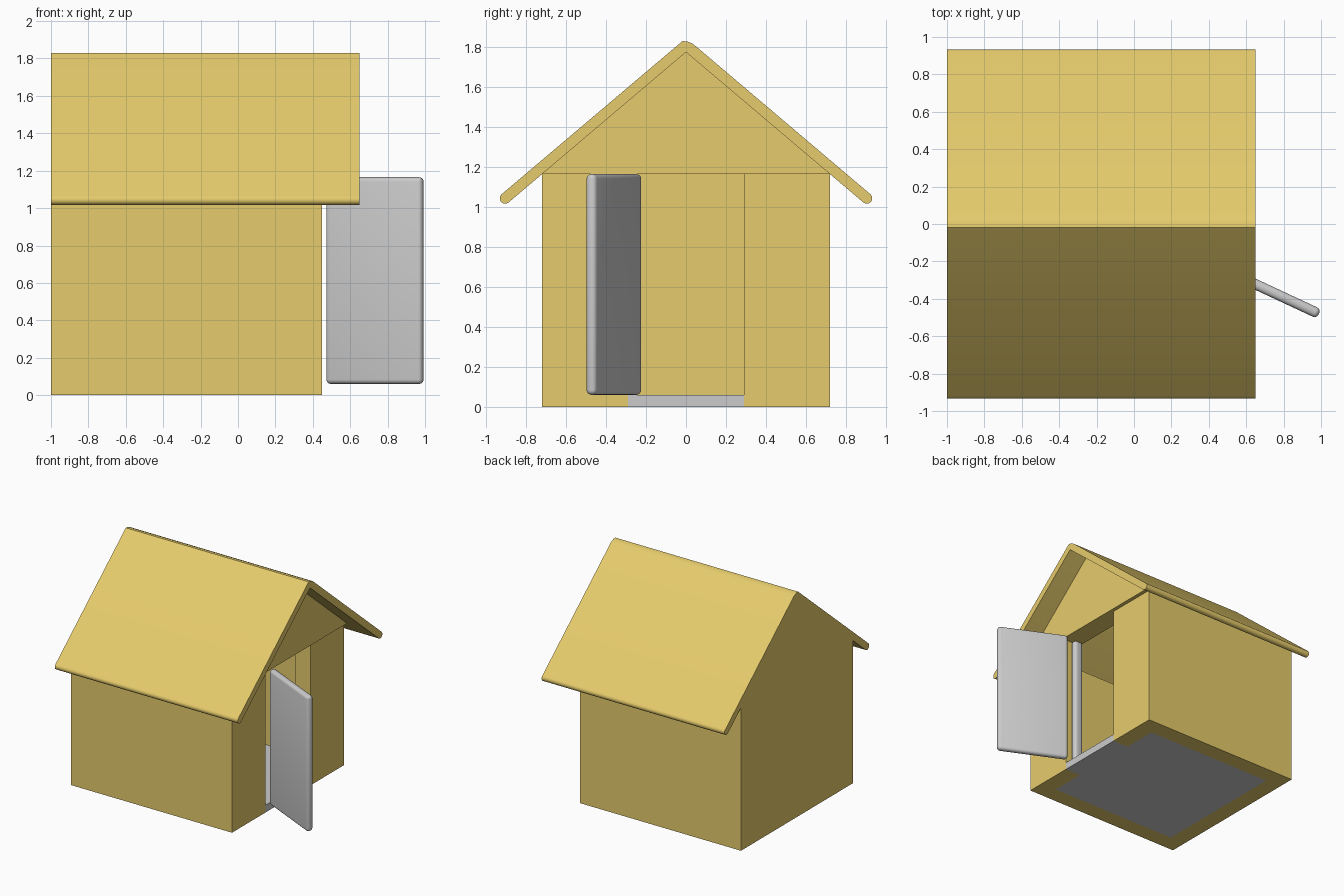
import bpy, bmesh, math
from mathutils import Matrix

if "Cube" in bpy.data.objects:
    bpy.data.objects.remove(bpy.data.objects["Cube"])

yellow = bpy.data.materials.new("yellow_paint")
yellow.diffuse_color = (0.79, 0.60, 0.15, 1)
yellow.use_nodes = True
yellow.node_tree.nodes["Principled BSDF"].inputs["Base Color"].default_value = yellow.diffuse_color

# Main dimensions
BACK, FRONT, HALF, EAVE, PEAK = -1.0, 0.45, 0.72, 1.165, 1.775
WALL, DOOR, FLOOR = 0.14, 0.29, 0.06


def prism(name, outline, start, end, axis, mat=None):
    """Extrude a 2D outline: (x, y) along z, or (y, z) along x."""
    bm = bmesh.new()
    place = (lambda a, b: (a, b, start)) if axis == 'z' else (lambda a, b: (start, a, b))
    face = bm.faces.new([bm.verts.new(place(a, b)) for a, b in outline])
    new = bmesh.ops.extrude_face_region(bm, geom=[face])['geom']
    shift = (0, 0, end - start) if axis == 'z' else (end - start, 0, 0)
    bmesh.ops.translate(bm, vec=shift, verts=[v for v in new if isinstance(v, bmesh.types.BMVert)])
    bmesh.ops.recalc_face_normals(bm, faces=bm.faces)
    mesh = bpy.data.meshes.new(name)
    bm.to_mesh(mesh)
    bm.free()
    obj = bpy.data.objects.new(name, mesh)
    bpy.context.collection.objects.link(obj)
    if mat:
        mesh.materials.append(mat)
    return obj


def smooth(obj):
    bpy.ops.object.select_all(action='DESELECT')
    obj.select_set(True)
    bpy.context.view_layer.objects.active = obj
    bpy.ops.object.shade_smooth_by_angle(angle=math.radians(35))


def rounded_box(name, size, center, turn, radius):
    bm = bmesh.new()
    bmesh.ops.create_cube(bm, size=1, matrix=Matrix.Diagonal((*size, 1)))
    bmesh.ops.bevel(bm, geom=bm.edges[:], offset=radius, segments=4, profile=0.5, affect='EDGES')
    mesh = bpy.data.meshes.new(name)
    bm.to_mesh(mesh)
    bm.free()
    obj = bpy.data.objects.new(name, mesh)
    obj.location = center
    obj.rotation_euler.z = math.radians(turn)
    bpy.context.collection.objects.link(obj)
    smooth(obj)
    return obj


# Walls: C-shaped footprint leaving the doorway open
inner = HALF - WALL
xi, xb = FRONT - WALL, BACK + WALL
prism("walls", [(FRONT, -DOOR), (FRONT, -HALF), (BACK, -HALF), (BACK, HALF), (FRONT, HALF),
                (FRONT, DOOR), (xi, DOOR), (xi, inner), (xb, inner), (xb, -inner),
                (xi, -inner), (xi, -DOOR)], 0, EAVE, 'z', yellow)

# Floor fills the room and the doorway
prism("floor", [(FRONT, -DOOR), (FRONT, DOOR), (xi, DOOR), (xi, inner), (xb, inner),
                (xb, -inner), (xi, -inner), (xi, -DOOR)], 0, FLOOR, 'z')

# Gables; the one over the door stands slightly proud
triangle = [(-HALF, EAVE), (HALF, EAVE), (0, PEAK)]
prism("back_gable", triangle, BACK, xb, 'x', yellow)
prism("front_gable", triangle, xi, FRONT + 0.03, 'x', yellow)

# Roof: bent slab with round eaves and a softened ridge
slope = math.atan2(PEAK - EAVE, HALF)
r, ey = 0.027, 0.905
ez = PEAK - math.tan(slope) * ey + r / math.cos(slope)
eave = []
for i in range(9):
    a = math.pi / 2 - slope - math.pi * i / 8
    eave.append((ey + r * math.cos(a), ez + r * math.sin(a)))
ridge = [(-0.018, 1.83), (0.005, 1.829), (0.03, 1.819), (0.05, 1.804)]
roof = prism("roof", ridge + eave + [(0, PEAK)] + [(-y, z) for y, z in reversed(eave)],
             BACK, 0.65, 'x', yellow)
smooth(roof)

# Open door and the post in the door frame
rounded_box("door", (0.565, 0.055, 1.105), (0.7325, -0.361, 0.6125), -25, 0.024)
rounded_box("hinge_post", (0.08, 0.055, 1.105), (0.36, -0.2625, 0.6125), 0, 0.024)
